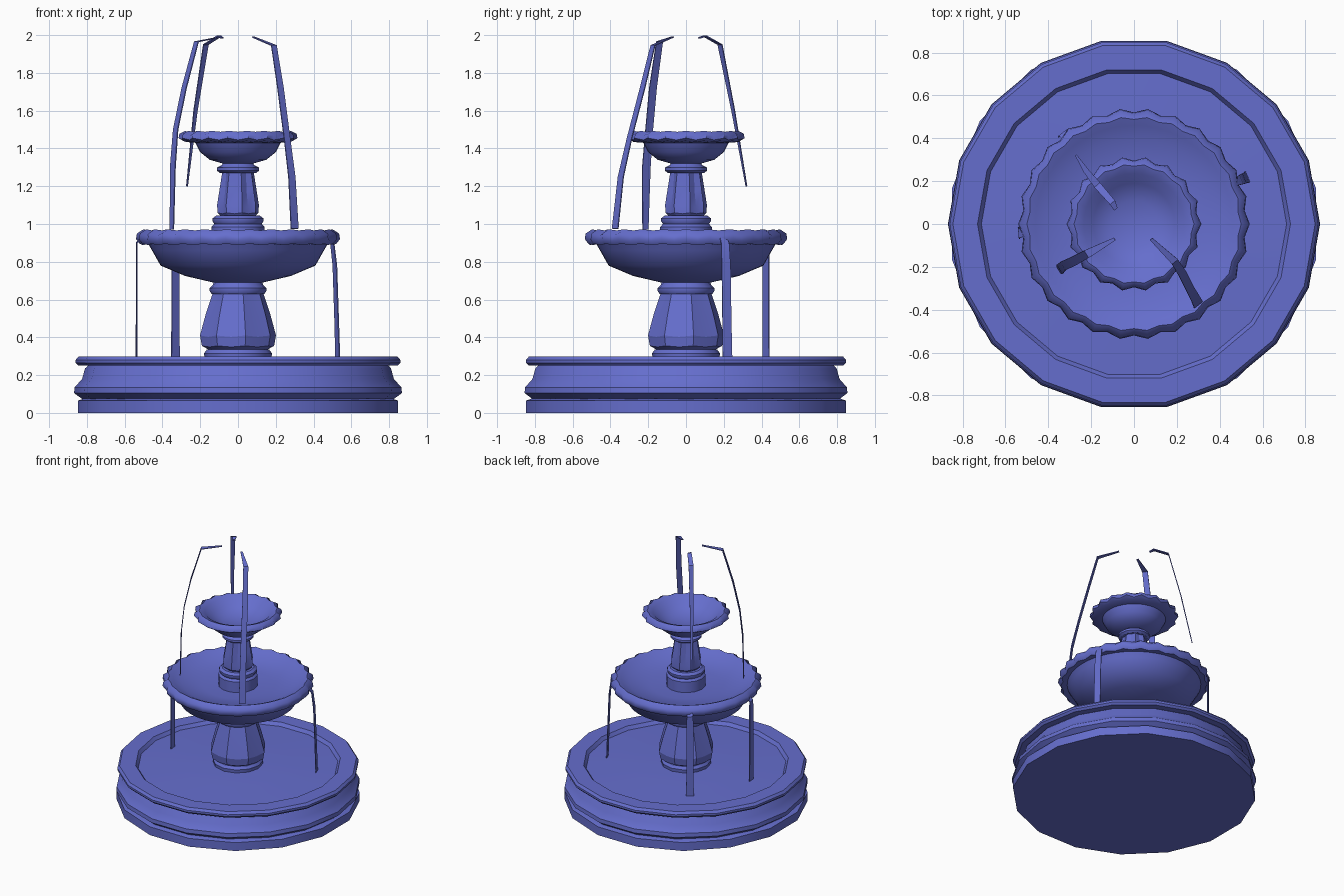
import bpy, bmesh, math
from mathutils import Vector

blue = bpy.data.materials.new("fountain blue")
blue.diffuse_color = (0.13, 0.155, 0.61, 1)


def finish(name, bm, angle=35):
    mesh = bpy.data.meshes.new(name)
    bmesh.ops.recalc_face_normals(bm, faces=bm.faces[:])
    bm.to_mesh(mesh)
    bm.free()
    ob = bpy.data.objects.new(name, mesh)
    bpy.context.collection.objects.link(ob)
    mesh.materials.append(blue)
    bpy.ops.object.select_all(action='DESELECT')
    ob.select_set(True)
    bpy.context.view_layer.objects.active = ob
    bpy.ops.object.shade_smooth_by_angle(angle=math.radians(angle))
    return ob


def lathe(name, profile, sides, turn=0.0, angle=35):
    """Spin (radius, z, wave) points; wave pulls every other column inwards."""
    bm = bmesh.new()
    rings = []
    for p in profile:
        r, z = p[0], p[1]
        wave = p[2] if len(p) > 2 else 0
        if r == 0:
            rings.append([bm.verts.new((0, 0, z))] * sides)
            continue
        ring = []
        for i in range(sides):
            a = 2 * math.pi * (i + turn) / sides
            q = r - wave * (i % 2)
            ring.append(bm.verts.new((q * math.cos(a), q * math.sin(a), z - 0.5 * wave * (i % 2))))
        rings.append(ring)
    for lo, hi in zip(rings, rings[1:]):
        for i in range(sides):
            j = (i + 1) % sides
            loop = list(dict.fromkeys([lo[i], lo[j], hi[j], hi[i]]))
            if len(loop) > 2:
                bm.faces.new(loop)
    return finish(name, bm, angle)


def ribbon(name, points, widths, thick=0.006):
    """Thin stream of water, flat side facing outwards."""
    bm = bmesh.new()
    pts = [Vector(p) for p in points]
    out = Vector((pts[-1].x, pts[-1].y, 0)).normalized()
    side = Vector((-out.y, out.x, 0))
    prev = None
    for i, p in enumerate(pts):
        d = (pts[min(i + 1, len(pts) - 1)] - pts[max(i - 1, 0)]).normalized()
        n = d.cross(side).normalized() * thick / 2
        s = side * widths[i] / 2
        ring = [bm.verts.new(p + v) for v in (s + n, -s + n, -s - n, s - n)]
        if prev:
            for k in range(4):
                bm.faces.new((prev[k], prev[(k + 1) % 4], ring[(k + 1) % 4], ring[k]))
        else:
            bm.faces.new(ring)
        prev = ring
    bm.faces.new(prev)
    return finish(name, bm)


# Ground basin: plinth, bulging wall, flat rim and shallow pool
lathe("basin_plinth", [(0, 0), (0.865, 0), (0.865, 0.065), (0.835, 0.075), (0, 0.075)], 16, 0.5)
lathe("basin_wall", [(0, 0.07), (0.82, 0.07), (0.868, 0.105), (0.865, 0.135), (0.825, 0.18),
                     (0.81, 0.235), (0.79, 0.255), (0, 0.255)], 18)
lathe("basin_rim", [(0.79, 0.25), (0.845, 0.25), (0.86, 0.265), (0.86, 0.28), (0.845, 0.298),
                    (0.73, 0.298), (0.71, 0.27)], 18)
lathe("pool_water", [(0.73, 0.272), (0.4, 0.284), (0, 0.295)], 18)

# Lower column
lathe("lower_column_base", [(0, 0.27), (0.175, 0.27), (0.18, 0.315), (0.165, 0.335), (0, 0.345)], 12)
lathe("lower_column", [(0.15, 0.33), (0.195, 0.355, 0.012), (0.205, 0.41, 0.015), (0.175, 0.52, 0.015),
                       (0.135, 0.64, 0.01)], 16, 0.5, 20)
lathe("lower_column_collar", [(0, 0.63), (0.14, 0.63), (0.15, 0.645), (0.15, 0.66), (0.135, 0.675),
                              (0.125, 0.70)], 16)

# Middle bowl with scalloped lip
lathe("middle_bowl", [(0, 0.685), (0.13, 0.69), (0.28, 0.725), (0.41, 0.78), (0.455, 0.86), (0.475, 0.895),
                      (0.52, 0.895, 0.012), (0.54, 0.92, 0.02), (0.535, 0.95, 0.02), (0.50, 0.972, 0.012),
                      (0.46, 0.955), (0.40, 0.925), (0.25, 0.905), (0, 0.90)], 52, 0, 50)

# Upper column
lathe("upper_column_base", [(0.14, 0.90), (0.14, 0.985), (0.125, 1.0), (0.135, 1.015), (0.135, 1.03),
                            (0.115, 1.045), (0, 1.045)], 14)
lathe("upper_column", [(0.09, 1.04), (0.11, 1.06, 0.012), (0.113, 1.10, 0.018), (0.10, 1.18, 0.018),
                       (0.085, 1.275, 0.01)], 16, 0.5, 20)
lathe("upper_column_collar", [(0, 1.27), (0.095, 1.27), (0.112, 1.282), (0.112, 1.298), (0.085, 1.312),
                              (0.07, 1.34)], 16)

# Top bowl with scalloped lip
lathe("top_bowl", [(0, 1.315), (0.08, 1.32), (0.15, 1.34), (0.20, 1.38), (0.225, 1.43),
                   (0.29, 1.44, 0.012), (0.315, 1.455, 0.02), (0.31, 1.478, 0.018), (0.28, 1.493, 0.01),
                   (0.235, 1.475), (0.19, 1.43), (0.11, 1.395), (0, 1.385)], 36, 0, 50)

# Three high arcs of water above the top bowl
ribbon("water_arc_back", [(-0.085, 0.07, 1.985), (-0.10, 0.10, 1.995), (-0.17, 0.18, 1.95),
                          (-0.225, 0.25, 1.60), (-0.27, 0.32, 1.20)], [0.02, 0.03, 0.035, 0.025, 0.008])
ribbon("water_arc_left", [(-0.09, -0.07, 1.99), (-0.22, -0.14, 1.965), (-0.285, -0.175, 1.72),
                          (-0.33, -0.195, 1.50), (-0.345, -0.21, 1.30), (-0.35, -0.215, 0.97)],
       [0.015, 0.04, 0.045, 0.045, 0.05, 0.035])
ribbon("water_arc_right", [(0.08, -0.07, 1.99), (0.19, -0.175, 1.945), (0.225, -0.23, 1.72),
                           (0.26, -0.30, 1.45), (0.285, -0.345, 1.25), (0.30, -0.375, 0.975)],
       [0.015, 0.035, 0.04, 0.04, 0.045, 0.05])

# Three streams falling from the middle bowl into the pool
for name, angle in (("right", 22.5), ("back", 128.0), ("left", 184.5)):
    c, s = math.cos(math.radians(angle)), math.sin(math.radians(angle))
    path = [(0.49, 0.955), (0.54, 0.90), (0.555, 0.78), (0.565, 0.50), (0.572, 0.28)]
    if name != "right":
        path = [(min(r, 0.538), z) for r, z in path]
    ribbon("water_fall_" + name, [(r * c, r * s, z) for r, z in path], [0.03, 0.045, 0.05, 0.05, 0.055])
